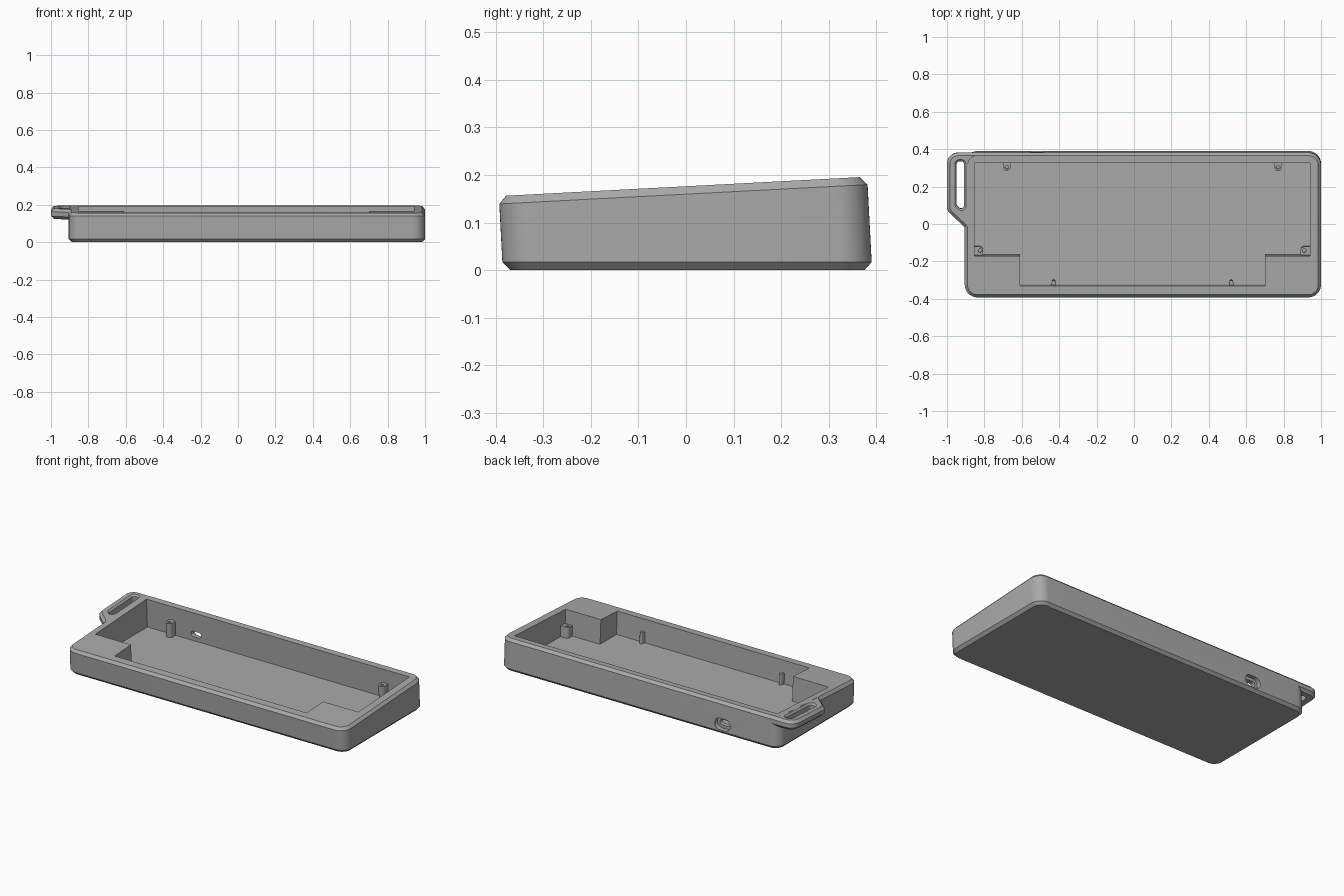
import bpy, bmesh, math
from mathutils import Vector

if "Cube" in bpy.data.objects:
    bpy.data.objects.remove(bpy.data.objects["Cube"])

TILT = 0.0523          # slope of the top face; walls stand square to it
FLOOR = 0.018

grey = bpy.data.materials.new("case grey")
grey.use_nodes = True
COLOUR = (0.4, 0.4, 0.4, 1)
grey.diffuse_color = COLOUR
grey.node_tree.nodes["Principled BSDF"].inputs["Base Color"].default_value = COLOUR


def rounded(corners, radius, seg=8):
    """Counter-clockwise polygon with rounded corners."""
    pts, n = [], len(corners)
    radii = radius if isinstance(radius, (list, tuple)) else [radius] * n
    for i in range(n):
        p = Vector(corners[i])
        a = (Vector(corners[i - 1]) - p).normalized()
        b = (Vector(corners[(i + 1) % n]) - p).normalized()
        r = radii[i]
        if r == 0:
            pts.append(p)
            continue
        half = a.angle(b) / 2
        centre = p + (a + b).normalized() * r / math.sin(half)
        start = p + a * r / math.tan(half) - centre
        end = p + b * r / math.tan(half) - centre
        sweep = start.angle_signed(end)
        for k in range(seg + 1):
            t = -sweep * k / seg
            pts.append(centre + Vector((start.x * math.cos(t) - start.y * math.sin(t),
                                        start.x * math.sin(t) + start.y * math.cos(t))))
    return pts


def inset(pts, d):
    out = []
    for i, p in enumerate(pts):
        e1 = (p - pts[i - 1]).normalized()
        e2 = (pts[(i + 1) % len(pts)] - p).normalized()
        n1, n2 = Vector((-e1.y, e1.x)), Vector((-e2.y, e2.x))
        out.append(p + (n1 + n2) * d / (1 + n1.dot(n2)))
    return out


def flat(z):
    return lambda y: z


def below_top(d):
    return lambda y: 0.1758 + TILT * y - d


def finish(name, bm):
    bmesh.ops.recalc_face_normals(bm, faces=bm.faces)
    mesh = bpy.data.meshes.new(name)
    bm.to_mesh(mesh)
    bm.free()
    mesh.materials.append(grey)
    obj = bpy.data.objects.new(name, mesh)
    bpy.context.collection.objects.link(obj)
    return obj


def loft(name, pts, levels):
    """Stack inset copies of an outline; walls lean with the tilt."""
    bm = bmesh.new()
    rings = []
    for height, d in levels:
        ring = []
        for p in inset(pts, d):
            z = height(p.y)
            ring.append(bm.verts.new((p.x, p.y - TILT * z, z)))
        rings.append(ring)
    n = len(pts)
    for low, high in zip(rings, rings[1:]):
        for i in range(n):
            bm.faces.new((low[i - 1], low[i], high[i], high[i - 1]))
    bm.faces.new(rings[0])
    bm.faces.new(rings[-1])
    return finish(name, bm)


def combine(target, tool, operation):
    mod = target.modifiers.new(operation.lower(), 'BOOLEAN')
    mod.operation, mod.solver, mod.object = operation, 'EXACT', tool
    bpy.context.view_layer.objects.active = target
    bpy.ops.object.modifier_apply(modifier=mod.name)
    bpy.data.objects.remove(tool)


def box(x0, y0, x1, y1):
    return [(x0, y0), (x1, y0), (x1, y1), (x0, y1)]


# Outer shell with chamfered rims
case = loft("case_shell", rounded(box(-0.905, -0.385, 1.0, 0.391), 0.068, 12),
            [(flat(0), 0.016), (flat(0.017), 0), (below_top(0.0165), 0), (below_top(0), 0.015)])

# Strap lug on the back right corner
lug_outline = rounded([(-0.8, 0.3905), (-1, 0.3905), (-1, 0.08), (-0.904, -0.01),
                       (-0.904, -0.06), (-0.8, -0.06)], [0, 0.06, 0.05, 0.03, 0, 0])
lug = loft("strap_lug", lug_outline,
           [(below_top(0.056), 0.015), (below_top(0.041), 0),
            (below_top(0.0165), 0), (below_top(0.0004), 0.015)])
combine(case, lug, 'UNION')

# Slot through the lug, flared at the top
slot = loft("slot_cutter", rounded([(-0.948, 0.108), (-0.908, 0.07), (-0.908, 0.345), (-0.948, 0.345)], 0.016),
            [(below_top(0.09), 0), (below_top(0.01), 0), (below_top(-0.005), -0.015)])
combine(case, slot, 'DIFFERENCE')

# T-shaped cavity
cavity = loft("cavity_cutter", [Vector(p) for p in (
    (-0.61, -0.322), (0.70, -0.322), (0.70, -0.162), (0.94, -0.162),
    (0.94, 0.337), (-0.853, 0.337), (-0.853, -0.162), (-0.61, -0.162))],
    [(flat(FLOOR), 0), (flat(0.3), 0)])
combine(case, cavity, 'DIFFERENCE')


# Cable port: wide outer recess and narrow through hole
def port_cutter(width, height, y0, y1):
    w, h, cz = width / 2, height / 2, 0.06
    bm = bmesh.new()
    outline = rounded(box(-0.52 - w, cz - h, -0.52 + w, cz + h), h * 0.98)
    front, back = ([bm.verts.new((p.x, y, p.y)) for p in outline] for y in (y0, y1))
    for i in range(len(outline)):
        bm.faces.new((front[i - 1], front[i], back[i], back[i - 1]))
    bm.faces.new(front)
    bm.faces.new(back)
    return finish("port_cutter", bm)


combine(case, port_cutter(0.105, 0.07, 0.362, 0.5), 'DIFFERENCE')
combine(case, port_cutter(0.07, 0.034, 0.3, 0.5), 'DIFFERENCE')


# Screw posts against the cavity walls
def post(name, outline, hole_x, hole_y):
    obj = loft(name, outline, [(flat(FLOOR - 0.005), 0), (below_top(0.085), 0)])
    ring = [Vector((hole_x + 0.01 * math.cos(t * math.pi / 8),
                    hole_y + 0.01 * math.sin(t * math.pi / 8))) for t in range(16)]
    combine(obj, loft("hole_cutter", ring, [(flat(0.04), 0), (flat(0.25), 0)]), 'DIFFERENCE')
    return obj


parts = [case]
for side, x in (("right", -0.68), ("left", 0.77)):
    outline = rounded(box(x - 0.02, 0.289, x + 0.02, 0.345), [0.019, 0.019, 0, 0])
    parts.append(post("back_post_" + side, outline, x, 0.309))
parts.append(post("front_post_right", rounded(box(-0.86, -0.17, -0.806, -0.117), [0, 0, 0.02, 0]), -0.823, -0.138))
parts.append(post("front_post_left", rounded(box(0.89, -0.17, 0.947, -0.117), [0, 0, 0, 0.02]), 0.91, -0.138))

# Small locating ribs on the front wall
for side, x in (("right", -0.43), ("left", 0.52)):
    outline = rounded([(x - 0.015, -0.33), (x + 0.015, -0.33), (x + 0.007, -0.297), (x - 0.007, -0.297)],
                      [0, 0, 0.005, 0.005], 4)
    parts.append(loft("locating_rib_" + side, outline, [(flat(FLOOR - 0.005), 0), (below_top(0.075), 0)]))

# Smooth the rounded corners, keep the creases
for obj in bpy.context.view_layer.objects:
    obj.select_set(obj in parts)
bpy.context.view_layer.objects.active = case
bpy.ops.object.shade_smooth_by_angle(angle=math.radians(25))
